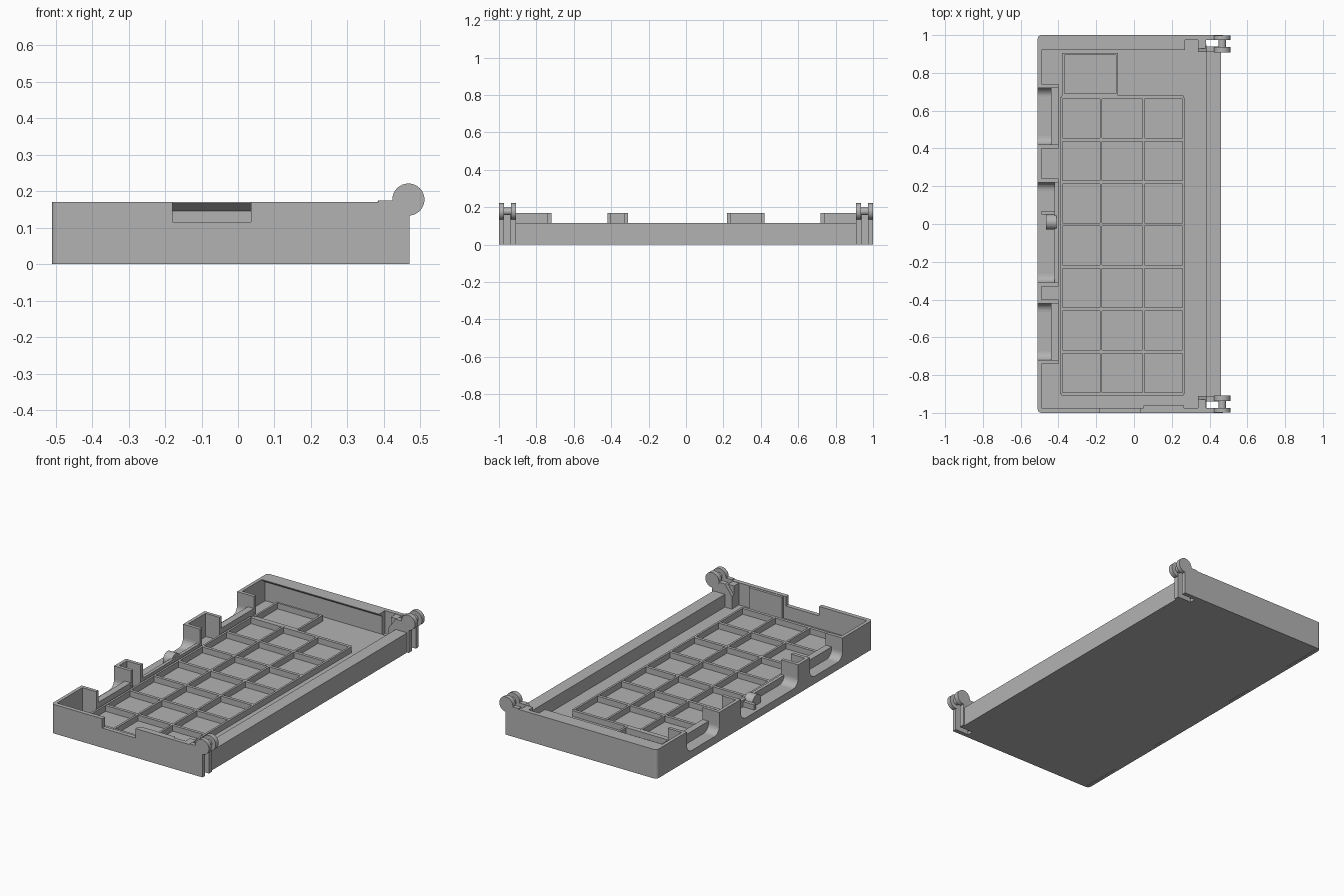
import bpy, bmesh, math
from mathutils import Vector

old = bpy.data.objects.get("Cube")
if old:
    bpy.data.objects.remove(old, do_unlink=True)

GREY = (0.45, 0.45, 0.45, 1)
mat = bpy.data.materials.new("plain grey plastic")
mat.use_nodes = True
mat.diffuse_color = GREY
mat.node_tree.nodes["Principled BSDF"].inputs["Base Color"].default_value = GREY

TOP, FLOOR = 0.17, 0.04
LEFT, RIGHT = -0.51, 0.47


def extrude(name, outline, axis, lo, hi, rounded=None, radius=0.03):
    """Extrude a 2D outline along an axis; optionally round edges chosen by a rule."""
    def place(p, d):
        a, b = p
        return {"x": (d, a, b), "y": (a, d, b), "z": (a, b, d)}[axis]
    bm = bmesh.new()
    face = bm.faces.new([bm.verts.new(place(p, lo)) for p in outline])
    move = bmesh.ops.extrude_face_region(bm, geom=[face])
    new = [g for g in move["geom"] if isinstance(g, bmesh.types.BMVert)]
    bmesh.ops.translate(bm, verts=new, vec=Vector(place((0, 0), hi - lo)))
    if rounded:
        edges = [e for e in bm.edges if all(rounded(v.co) for v in e.verts)]
        bmesh.ops.bevel(bm, geom=edges, offset=radius, segments=6,
                        profile=0.5, affect="EDGES")
    bmesh.ops.recalc_face_normals(bm, faces=bm.faces)
    mesh = bpy.data.meshes.new(name)
    bm.to_mesh(mesh)
    bm.free()
    mesh.materials.append(mat)
    obj = bpy.data.objects.new(name, mesh)
    bpy.context.collection.objects.link(obj)
    return obj


def box(name, x0, x1, y0, y1, z0, z1):
    return extrude(name, [(x0, y0), (x1, y0), (x1, y1), (x0, y1)], "z", z0, z1)


def disc(name, axis, a, b, r, lo, hi, sides=32):
    ring = [(a + r * math.cos(math.tau * i / sides),
             b + r * math.sin(math.tau * i / sides)) for i in range(sides)]
    obj = extrude(name, ring, axis, lo, hi)
    bpy.ops.object.select_all(action="DESELECT")
    obj.select_set(True)
    bpy.context.view_layer.objects.active = obj
    bpy.ops.object.shade_smooth_by_angle(angle=math.radians(35))
    return obj


# Floor slab, narrowed at the hinge corners
slab = [(LEFT, -1), (0.38, -1), (0.38, -0.91), (0.46, -0.91),
        (0.46, 0.91), (0.38, 0.91), (0.38, 1), (LEFT, 1)]
extrude("floor", slab, "z", 0, FLOOR - 0.005,
        lambda c: c.x < -0.5 and abs(c.y) > 0.99)
box("raised_floor", -0.40, 0.385, -0.975, 0.95, 0.02, FLOOR)
box("right_wall", 0.385, 0.46, -0.91, 0.91, 0, 0.115)

# End walls; the outer hinge cheeks are part of them
cheek = [(0.47, 0), (0.47, 0.15), (0.43, 0.175), (0.385, 0.175), (0.385, TOP)]
notch = [(0.035, TOP), (0.035, 0.115), (-0.18, 0.115), (-0.18, TOP)]
extrude("front_wall", [(LEFT, 0)] + cheek + notch + [(LEFT, TOP)], "y", -1, -0.975,
        lambda c: c.x < -0.5 and c.y < -0.99, 0.02)
extrude("back_wall", [(LEFT, 0)] + cheek + [(LEFT, TOP)], "y", 0.975, 1,
        lambda c: c.x < -0.5 and c.y > 0.99, 0.02)
box("back_wall_lining", -0.49, 0.27, 0.95, 0.98, 0.02, TOP - 0.001)
lip = [(0.92, TOP), (0.92, 0.166), (0.95, 0.145), (0.98, 0.145), (0.98, TOP)]
extrude("back_lip", lip, "x", -0.505, 0.27)
box("front_inner_plate", 0.05, 0.265, -0.978, -0.96, 0.02, TOP - 0.002)

# Left wall: open pockets with rounded floors, joined by straight posts
pockets = [(-0.72, -0.42, -0.44, 0.10), (-0.31, 0.22, -0.42, 0.085),
           (0.42, 0.72, -0.44, 0.10)]
R, POCKET_FLOOR, WALL = 0.045, 0.045, 0.02


def arc(cy, start):
    """Quarter fillet swept clockwise in the y-z plane."""
    return [(cy + R * math.cos(math.radians(start - 15 * i)),
             POCKET_FLOOR + R + R * math.sin(math.radians(start - 15 * i)))
            for i in range(7)]


start = -0.98
for n, (y0, y1, back, back_top) in enumerate(pockets, 1):
    outline = ([(y0 - WALL, 0.0), (y1 + WALL, 0.0), (y1 + WALL, TOP), (y1, TOP)]
               + arc(y1 - R, 360) + arc(y0 + R, 270) + [(y0, TOP), (y0 - WALL, TOP)])
    extrude(f"pocket_{n}", outline, "x", LEFT, -0.40)
    box(f"pocket_back_{n}", back, -0.401, y0 - 0.01, y1 + 0.01, 0.02, back_top)
    box(f"left_post_{n}", LEFT, -0.49, start, y0 - WALL, 0, TOP)
    start = y1 + WALL
box("left_post_4", LEFT, -0.49, start, 0.98, 0, TOP)

# Latch boss and its stop bar in the middle pocket
disc("latch_boss", "x", 0.01, 0.065, 0.04, -0.465, -0.41)
box("latch_bar", -0.49, -0.41, 0.05, 0.07, 0.04, 0.075)

# Floor grid of ribs
RIB = 0.075
columns = [-0.385, -0.175, 0.05, 0.262]
rows = [-0.9 + 0.2243 * i for i in range(8)]
for i, x in enumerate(columns, 1):
    box(f"long_rib_{i}", x - 0.006, x + 0.006, rows[0], rows[-1], 0.03, RIB)
for i, y in enumerate(rows, 1):
    box(f"cross_rib_{i}", columns[0], columns[-1], y - 0.009, y + 0.009, 0.03, RIB - 0.001)

# Single separate compartment
for i, x in enumerate((-0.375, -0.09), 1):
    box(f"compartment_side_{i}", x - 0.006, x + 0.006, 0.68, 0.905, 0.03, RIB)
for i, y in enumerate((0.685, 0.90), 1):
    box(f"compartment_end_{i}", -0.375, -0.09, y - 0.006, y + 0.006, 0.03, RIB - 0.001)

# Hinges at both ends
arm = [(0.34, 0.0), (0.47, 0.0), (0.47, 0.15), (0.43, 0.175), (0.385, 0.175), (0.34, 0.115)]
for label, s in (("front", -1), ("back", 1)):
    def span(a, b):
        return sorted((s * a, s * b))
    extrude(f"{label}_hinge_arm", arm, "y", *span(0.91, 0.94))
    box(f"{label}_hinge_web", 0.34, 0.38, *span(0.93, 0.98), 0, 0.168)
    disc(f"{label}_hinge_outer_disc", "y", 0.467, 0.177, 0.044, *span(0.974, 0.999))
    disc(f"{label}_hinge_inner_disc", "y", 0.467, 0.177, 0.044, *span(0.909, 0.936))
    disc(f"{label}_hinge_pin", "y", 0.467, 0.177, 0.02, *span(0.92, 0.99), 20)
